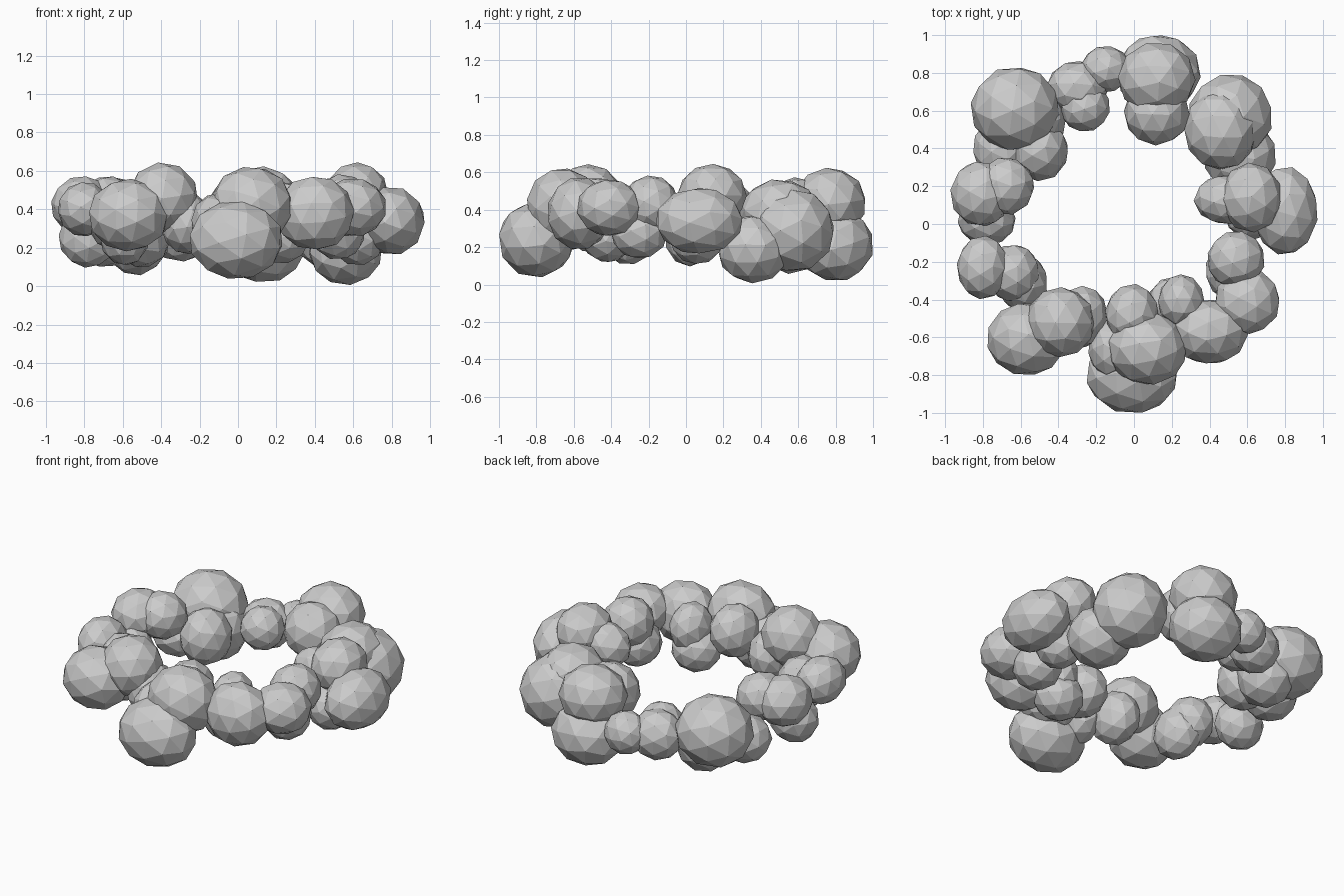
import bpy, bmesh, random
from mathutils import Euler, Vector

random.seed(4)


def ellipsoid(bm, centre, radii):
    # faceted ball, randomly turned so neighbouring facets differ
    turn = Euler([random.uniform(0, 6.28) for _ in range(3)]).to_matrix()
    verts = bmesh.ops.create_icosphere(bm, subdivisions=2, radius=1.03)["verts"]
    for v in verts:
        p = turn @ v.co
        v.co = Vector(centre) + Vector([p[i] * radii[i] for i in range(3)])


def clump(name, balls):
    # one lump of the ring: several overlapping balls fused into one skin
    bm = bmesh.new()
    for x, y, z, *radii in balls:
        ellipsoid(bm, (x, y, z), radii)
    mesh = bpy.data.meshes.new(name)
    bm.to_mesh(mesh)
    bm.free()
    ob = bpy.data.objects.new(name, mesh)
    bpy.context.collection.objects.link(ob)


# each ball: x, y, z, then its three radii
clump("back_left_clump", [(-.63, .61, .35, .23, .22, .21),
                          (-.53, .56, .25, .17, .18, .19),
                          (-.50, .39, .27, .15, .16, .17),
                          (-.70, .40, .24, .15, .16, .14)])
clump("left_clump", [(-.81, .16, .42, .16, .17, .15),
                     (-.68, .20, .43, .15, .15, .14),
                     (-.78, .02, .25, .15, .13, .15)])
clump("left_front_clump", [(-.80, -.23, .40, .135, .165, .14),
                           (-.64, -.26, .34, .14, .15, .15),
                           (-.59, -.31, .27, .13, .15, .16)])
clump("front_left_clump", [(-.57, -.61, .37, .205, .19, .185),
                           (-.39, -.52, .46, .18, .18, .18),
                           (-.27, -.49, .33, .13, .16, .16)])
clump("front_clump", [(-.01, -.80, .24, .24, .20, .20),
                      (.07, -.66, .42, .21, .19, .20),
                      (-.11, -.66, .33, .13, .16, .15),
                      (-.01, -.48, .41, .14, .16, .16)])
clump("front_right_clump", [(.40, -.57, .38, .20, .17, .19),
                            (.25, -.41, .39, .12, .14, .15),
                            (.22, -.42, .26, .15, .14, .14)])
clump("right_front_clump", [(.60, -.41, .41, .17, .17, .15),
                            (.54, -.19, .43, .15, .15, .15),
                            (.52, -.25, .28, .14, .15, .14)])
clump("right_clump", [(.80, .07, .34, .17, .23, .175),
                      (.62, .14, .48, .16, .18, .16),
                      (.50, .13, .42, .18, .13, .14),
                      (.62, .06, .25, .14, .14, .14)])
clump("back_right_clump", [(.51, .57, .29, .22, .22, .22),
                           (.46, .50, .38, .19, .21, .18),
                           (.56, .36, .19, .19, .19, .18)])
clump("back_clump", [(.13, .80, .21, .22, .20, .19),
                     (.12, .77, .44, .20, .19, .18),
                     (.12, .59, .40, .17, .17, .17)])
clump("back_small_clump", [(-.30, .72, .28, .16, .14, .15),
                           (-.15, .82, .29, .13, .12, .13),
                           (-.26, .62, .30, .13, .13, .13)])
